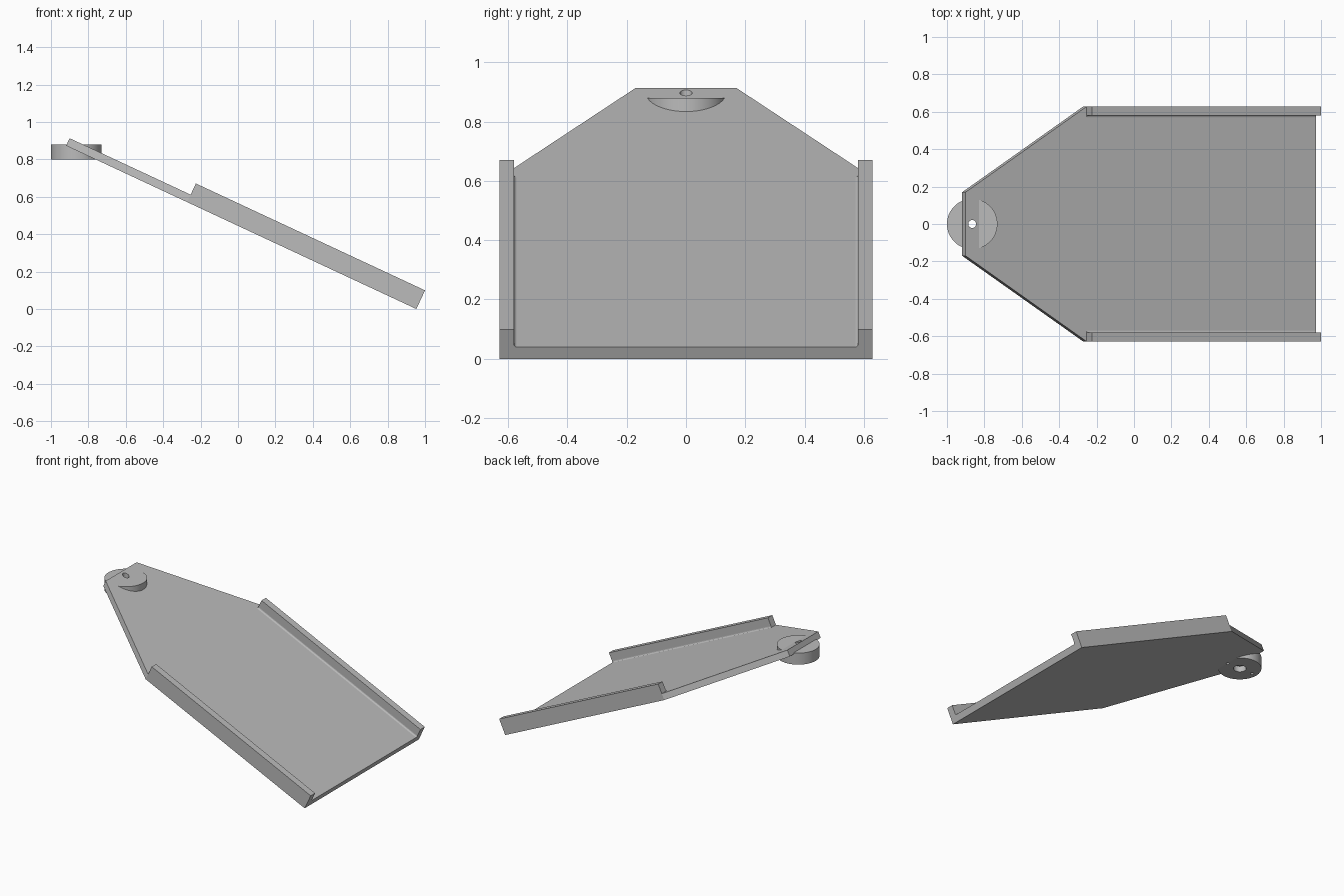
import bpy, bmesh, math
from mathutils import Vector

cube = bpy.data.objects.get("Cube")
if cube:
    bpy.data.objects.remove(cube)

# Single grey material
grey = bpy.data.materials.new("plain grey")
grey.use_nodes = True
COLOUR = (0.5, 0.5, 0.5, 1)
grey.diffuse_color = COLOUR
grey.node_tree.nodes["Principled BSDF"].inputs["Base Color"].default_value = COLOUR

# Sloped frame: distance up the ramp, sideways, height off the underside
TILT = math.radians(25)
FOOT = Vector((0.9535, 0, 0))
UP = Vector((-math.cos(TILT), 0, math.sin(TILT)))
SIDE = Vector((0, 1, 0))
NORMAL = Vector((math.sin(TILT), 0, math.cos(TILT)))
THICK, RAIL_TOP, RAIL_LEN, LENGTH = 0.044, 0.11, 1.352, 2.066
HALF, INNER, TIP = 0.628, 0.58, 0.17


def on_slope(s, y, h):
    return FOOT + UP * s + SIDE * y + NORMAL * h


def prism(name, outline, direction):
    """Extrude a closed outline along a vector."""
    bm = bmesh.new()
    face = bm.faces.new([bm.verts.new(p) for p in outline])
    ext = bmesh.ops.extrude_face_region(bm, geom=[face])
    moved = [v for v in ext["geom"] if isinstance(v, bmesh.types.BMVert)]
    bmesh.ops.translate(bm, verts=moved, vec=direction)
    bmesh.ops.recalc_face_normals(bm, faces=bm.faces)
    mesh = bpy.data.meshes.new(name)
    bm.to_mesh(mesh)
    bm.free()
    mesh.materials.append(grey)
    obj = bpy.data.objects.new(name, mesh)
    bpy.context.collection.objects.link(obj)
    return obj


def cylinder(name, x, radius, bottom, top, sides):
    ring = [Vector((x + radius * math.cos(a), radius * math.sin(a), bottom))
            for a in (2 * math.pi * i / sides for i in range(sides))]
    return prism(name, ring, Vector((0, 0, top - bottom)))


# Ramp plate with a tapered nose
half_outline = [(0, HALF), (RAIL_LEN, HALF), (LENGTH, TIP)]
outline = half_outline + [(s, -y) for s, y in reversed(half_outline)]
plate = prism("ramp_plate", [on_slope(s, y, 0) for s, y in outline], NORMAL * THICK)

# Side rails with a small fillet at the inner foot
FILLET = 0.01
section = [(HALF, THICK), (HALF, RAIL_TOP), (INNER, RAIL_TOP)]
for i in range(5):
    a = math.pi / 2 * i / 4
    section.append((INNER - FILLET * (1 - math.cos(a)), THICK + FILLET * (1 - math.sin(a))))
for name, sign in (("left_rail", 1), ("right_rail", -1)):
    prism(name, [on_slope(0, sign * y, h) for y, h in section], UP * RAIL_LEN)

# Pivot disc under the nose
PIVOT, RADIUS, LOW, HIGH = -0.865, 0.135, 0.80, 0.88
disc = cylinder("pivot_disc", PIVOT, RADIUS, LOW, HIGH, 64)

# Through hole, wider bore below, and two small pin holes
cutters = [cylinder("through_hole_cutter", PIVOT, 0.021, 0.7, 1, 32),
           cylinder("bore_cutter", PIVOT, 0.04, 0.7, 0.84, 32)]
for side in (-1, 1):
    cutters.append(cylinder("pin_hole_cutter", PIVOT + side * 0.1, 0.011, 0.7, 0.83, 16))
for cutter in cutters:
    cutter.hide_render = True
    cutter.hide_set(True)
    targets = (disc,) if cutter.name.startswith("bore") else (disc, plate)
    for target in targets:
        mod = target.modifiers.new("hole", "BOOLEAN")
        mod.operation = "DIFFERENCE"
        mod.solver = "EXACT"
        mod.object = cutter

# Apply the holes, then smooth only the round surfaces
bpy.context.view_layer.update()
for target in (plate, disc):
    depsgraph = bpy.context.evaluated_depsgraph_get()
    mesh = bpy.data.meshes.new_from_object(target.evaluated_get(depsgraph))
    target.modifiers.clear()
    target.data = mesh
for cutter in cutters:
    bpy.data.objects.remove(cutter)
bpy.ops.object.select_all(action="DESELECT")
for target in (plate, disc):
    target.select_set(True)
bpy.context.view_layer.objects.active = disc
bpy.ops.object.shade_smooth_by_angle(angle=math.radians(30))
